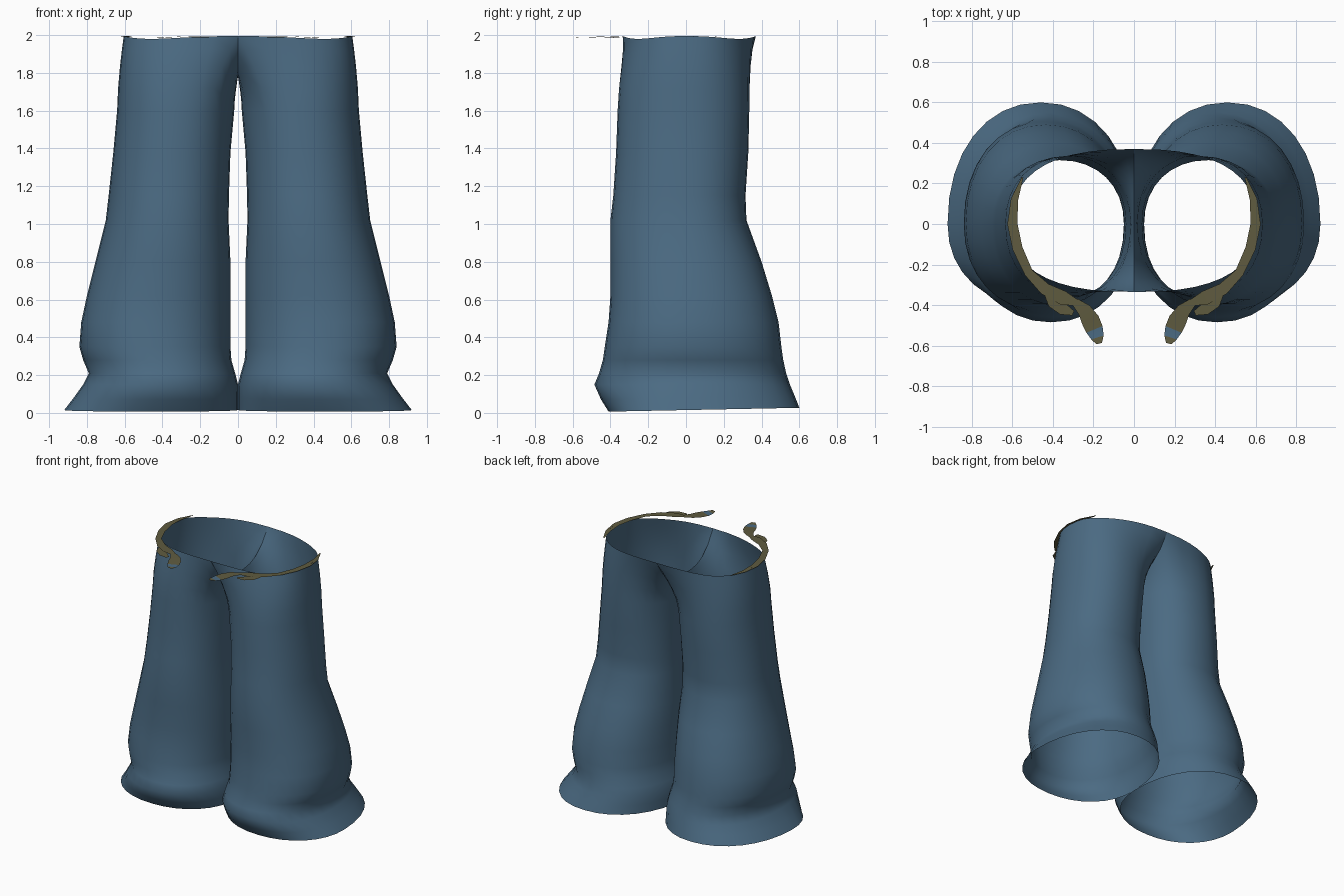
import bpy, bmesh, math
from mathutils import Vector

if "Cube" in bpy.data.objects:
    bpy.data.objects.remove(bpy.data.objects["Cube"])


def material(name, rgb):
    m = bpy.data.materials.new(name)
    m.diffuse_color = (*rgb, 1)
    m.use_nodes = True
    m.node_tree.nodes["Principled BSDF"].inputs["Base Color"].default_value = m.diffuse_color
    return m


DENIM = material("denim blue", (0.07, 0.145, 0.225))
OLIVE = material("olive trim", (0.115, 0.105, 0.05))

N = 32          # columns around a leg
K = 5           # columns each side of the inseam that end on the crotch seam
# leg rings: z, inner x, outer x, front y, back y
RINGS = [
    (0.015, 0.00, 0.92, -0.41, 0.60),
    (0.08, 0.00, 0.87, -0.45, 0.575),
    (0.15, 0.00, 0.82, -0.485, 0.55),
    (0.21, 0.015, 0.79, -0.46, 0.53),
    (0.28, 0.035, 0.82, -0.44, 0.515),
    (0.35, 0.04, 0.84, -0.43, 0.505),
    (0.48, 0.04, 0.83, -0.41, 0.49),
    (0.62, 0.04, 0.80, -0.40, 0.455),
    (0.80, 0.04, 0.755, -0.40, 0.40),
    (1.02, 0.05, 0.70, -0.40, 0.32),
    (1.15, 0.048, 0.685, -0.385, 0.315),
    (1.38, 0.04, 0.66, -0.37, 0.33),
    (1.60, 0.02, 0.64, -0.362, 0.335),
]


def spow(v, e):
    return math.copysign(abs(v) ** e, v)


def ring_point(ring, i):
    z, xi, xo, yf, yb = ring
    a = 2 * math.pi * i / N
    x = (xi + xo) / 2 - (xo - xi) / 2 * spow(math.cos(a), 0.93)
    s = spow(math.sin(a), 0.93)
    y = s * yb if s > 0 else -s * yf
    if z < 0.1:                      # hem is slightly higher at the back
        z += 0.02 * y
    return Vector((x, y, z))


def top_point(i):
    j = i if i <= N // 2 else i - N
    if abs(j) <= K:                  # U-shaped crotch seam
        t = j / K
        y = t * (0.37 if t > 0 else 0.335)
        return Vector((0, y, 1.78 + 0.215 * abs(t) ** 3))
    p = math.pi * (i - K) / (N - 2 * K)   # half of the waist oval
    s = spow(math.cos(p), 0.8)
    return Vector((0.605 * math.sin(p) ** 0.8,
                   s * (0.37 if s > 0 else 0.335),
                   1.995 - 0.015 * math.sin(p * 2) ** 2))


def shoulder_point(i, f):
    lo, hi = ring_point(RINGS[-1], i), top_point(i)
    p = lo.lerp(hi, f)
    w = f ** 1.6                     # stay full, then draw in to the waist
    p.x = lo.x + (hi.x - lo.x) * w
    p.y = lo.y + (hi.y - lo.y) * w
    return p


# Trousers: two open tubes joined at the crotch seam and waist
bm = bmesh.new()
for side in (1, -1):
    rows = [[ring_point(r, i) for i in range(N)] for r in RINGS]
    rows += [[shoulder_point(i, f) for i in range(N)] for f in (0.3, 0.6, 0.82)]
    rows.append([top_point(i) for i in range(N)])
    grid = [[bm.verts.new((p.x * side, p.y, p.z)) for p in row] for row in rows]
    for a, b in zip(grid, grid[1:]):
        for i in range(N):
            k = (i + 1) % N
            quad = [a[i], b[i], b[k], a[k]]
            bm.faces.new(quad if side == 1 else quad[::-1])
seam = [v for v in bm.verts if abs(v.co.x) < 1e-5 and v.co.z > 1.7]
bmesh.ops.remove_doubles(bm, verts=seam, dist=0.001)
bmesh.ops.recalc_face_normals(bm, faces=bm.faces[:])
me = bpy.data.meshes.new("trousers")
bm.to_mesh(me)
bm.free()
me.materials.append(DENIM)
trousers = bpy.data.objects.new("trousers", me)
bpy.context.collection.objects.link(trousers)


# Flat ribbons: path points are x, y, z, half width
def ribbon(name, path, side, blue_from=None):
    bm = bmesh.new()
    pts = [Vector(p[:3]) for p in path]
    pairs = []
    for i, p in enumerate(pts):
        d = pts[min(i + 1, len(pts) - 1)] - pts[max(i - 1, 0)]
        n = Vector((-d.y, d.x, 0)).normalized() * path[i][3]
        pairs.append([bm.verts.new(((p + s * n).x * side, (p + s * n).y, p.z))
                      for s in (-1, 1)])
    for i, (a, b) in enumerate(zip(pairs, pairs[1:])):
        f = bm.faces.new((a[0], b[0], b[1], a[1]))
        f.material_index = 1 if i == blue_from else 0
        f.normal_update()
        if f.normal.z < 0:
            f.normal_flip()
    me = bpy.data.meshes.new(name)
    bm.to_mesh(me)
    bm.free()
    me.materials.append(OLIVE)
    me.materials.append(DENIM)
    ob = bpy.data.objects.new(name, me)
    bpy.context.collection.objects.link(ob)
    return ob


EDGE = [(0.55, 0.23, 1.99, 0.004), (0.59, 0.12, 1.992, 0.018),
        (0.6, 0.0, 1.995, 0.025), (0.575, -0.12, 1.995, 0.025),
        (0.52, -0.24, 1.995, 0.022), (0.44, -0.32, 1.995, 0.03),
        (0.35, -0.365, 1.995, 0.035), (0.28, -0.39, 1.993, 0.015)]
TAB = [(0.29, -0.385, 1.993, 0.02), (0.245, -0.425, 1.993, 0.035),
       (0.215, -0.475, 1.99, 0.045), (0.195, -0.52, 1.987, 0.043),
       (0.18, -0.56, 1.987, 0.032), (0.172, -0.59, 1.99, 0.014)]
FLAP = [(0.30, -0.44, 1.985, 0.012), (0.35, -0.42, 1.985, 0.03),
        (0.40, -0.385, 1.988, 0.03), (0.43, -0.34, 1.99, 0.015)]
objects = [trousers]
for side, label in ((1, "right"), (-1, "left")):
    objects.append(ribbon(f"{label}_waist_trim", EDGE, side))
    objects.append(ribbon(f"{label}_front_tab", TAB, side, 3))
    objects.append(ribbon(f"{label}_front_flap", FLAP, side))

# Smooth cloth shading
for ob in objects:
    ob.select_set(True)
bpy.context.view_layer.objects.active = trousers
bpy.ops.object.shade_smooth_by_angle(angle=math.radians(50))
